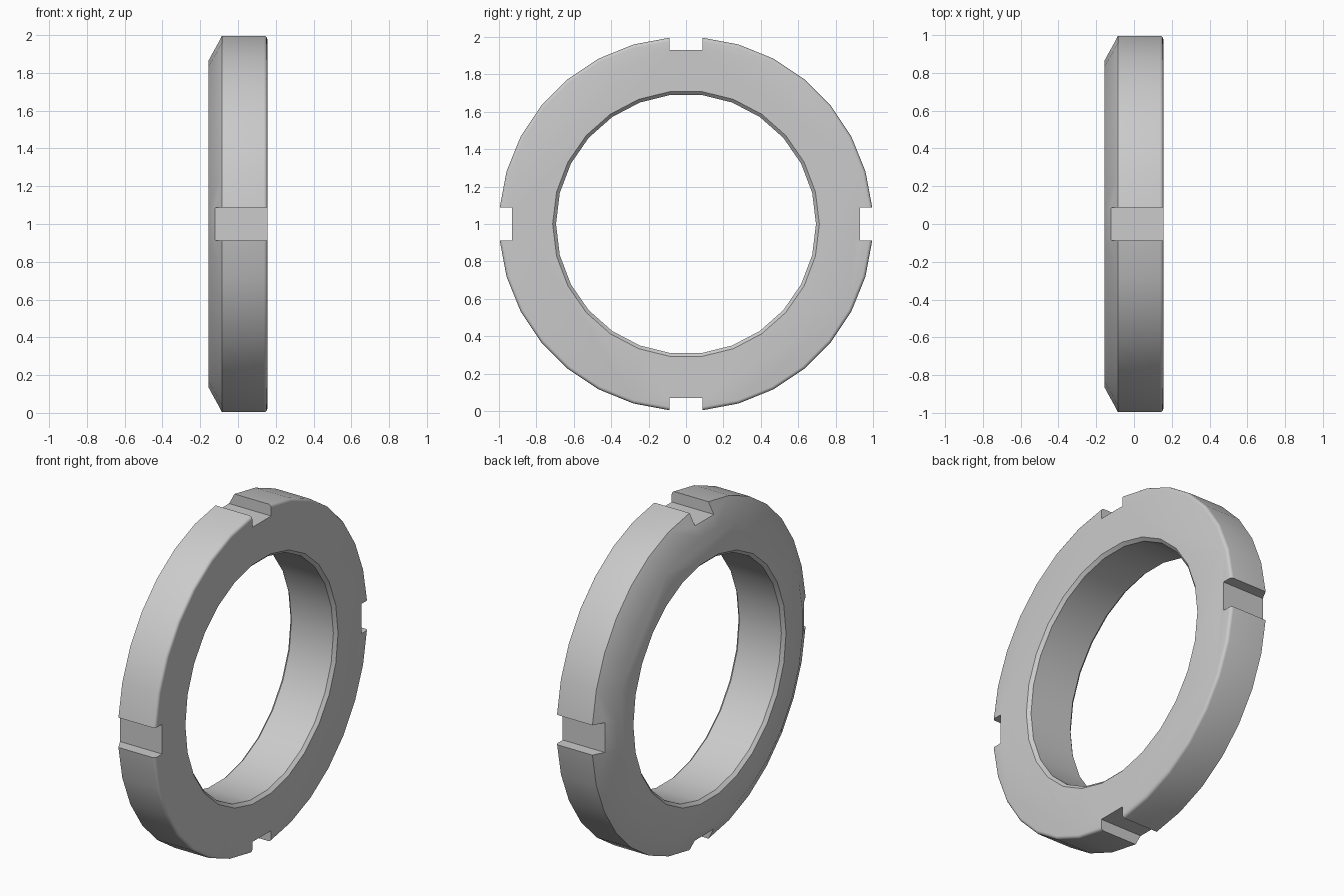
import bpy
import bmesh
from math import sin, cos, pi, asin, radians

cube = bpy.data.objects.get("Cube")
if cube:
    bpy.data.objects.remove(cube, do_unlink=True)

HALF = 0.155          # half the ring thickness
SLOT = 0.088          # half the slot width
SLOT_FLOOR = 0.93     # radius of the slot floor
BORE = 0.695
ROUND = 0.018         # rounding on the right rim

steel = bpy.data.materials.new("light_grey_metal")
steel.use_nodes = True
grey = (0.6, 0.6, 0.6, 1)
steel.diffuse_color = grey
steel.node_tree.nodes["Principled BSDF"].inputs["Base Color"].default_value = grey


def make_object(name, bm):
    bmesh.ops.recalc_face_normals(bm, faces=bm.faces[:])
    mesh = bpy.data.meshes.new(name)
    bm.to_mesh(mesh)
    bm.free()
    mesh.materials.append(steel)
    obj = bpy.data.objects.new(name, mesh)
    bpy.context.collection.objects.link(obj)
    return obj


def turned_solid(name, profile, angles):
    """Closed solid turned about the x axis from (x, radius) points."""
    bm = bmesh.new()
    rings = [[bm.verts.new((x, r * cos(a), 1 + r * sin(a))) for a in angles]
             for x, r in profile]
    n = len(angles)
    for low, high in zip(rings, rings[1:]):
        for i in range(n):
            j = (i + 1) % n
            bm.faces.new((low[i], low[j], high[j], high[i]))
    bm.faces.new(rings[0])
    bm.faces.new(rings[-1])
    return make_object(name, bm)


def cut(target, cutter):
    mod = target.modifiers.new("cut", 'BOOLEAN')
    mod.operation = 'DIFFERENCE'
    mod.solver = 'EXACT'
    mod.object = cutter
    bpy.context.view_layer.objects.active = target
    bpy.ops.object.modifier_apply(modifier=mod.name)
    bpy.data.objects.remove(cutter, do_unlink=True)


# Ring body: seven flats between neighbouring slots, bevelled left, rounded right
edge = asin(SLOT - 0.002)
step = (pi / 2 - 2 * edge) / 7
outer_angles = [q * pi / 2 + edge + k * step for q in range(4) for k in range(8)]
outer_profile = [(-HALF, 0.87), (-0.085, 1.0)]
for k in range(5):
    a = k * pi / 8
    outer_profile.append((HALF - ROUND + ROUND * sin(a), 1 - ROUND + ROUND * cos(a)))
ring = turned_solid("slotted_ring", outer_profile, outer_angles)

# Bore with a small chamfer at both ends
c = 0.018
over = 0.03
bore_profile = [(-HALF - over, BORE + c + over), (-HALF + c, BORE),
                (HALF - c, BORE), (HALF + over, BORE + c + over)]
cut(ring, turned_solid("bore_cutter", bore_profile, [i * 2 * pi / 26 for i in range(26)]))

# Four spanner slots
for dy, dz in ((1, 0), (0, 1), (-1, 0), (0, -1)):
    bm = bmesh.new()
    bmesh.ops.create_cube(bm, size=1)
    depth = 0.2
    mid = SLOT_FLOOR + depth / 2
    for v in bm.verts:
        v.co.y = dy * mid + v.co.y * (depth if dy else 2 * SLOT)
        v.co.z = 1 + dz * mid + v.co.z * (depth if dz else 2 * SLOT)
    cut(ring, make_object("slot_cutter", bm))

# Smooth shading with crisp corners
bpy.ops.object.select_all(action='DESELECT')
ring.select_set(True)
bpy.context.view_layer.objects.active = ring
bpy.ops.object.shade_smooth_by_angle(angle=radians(30))
